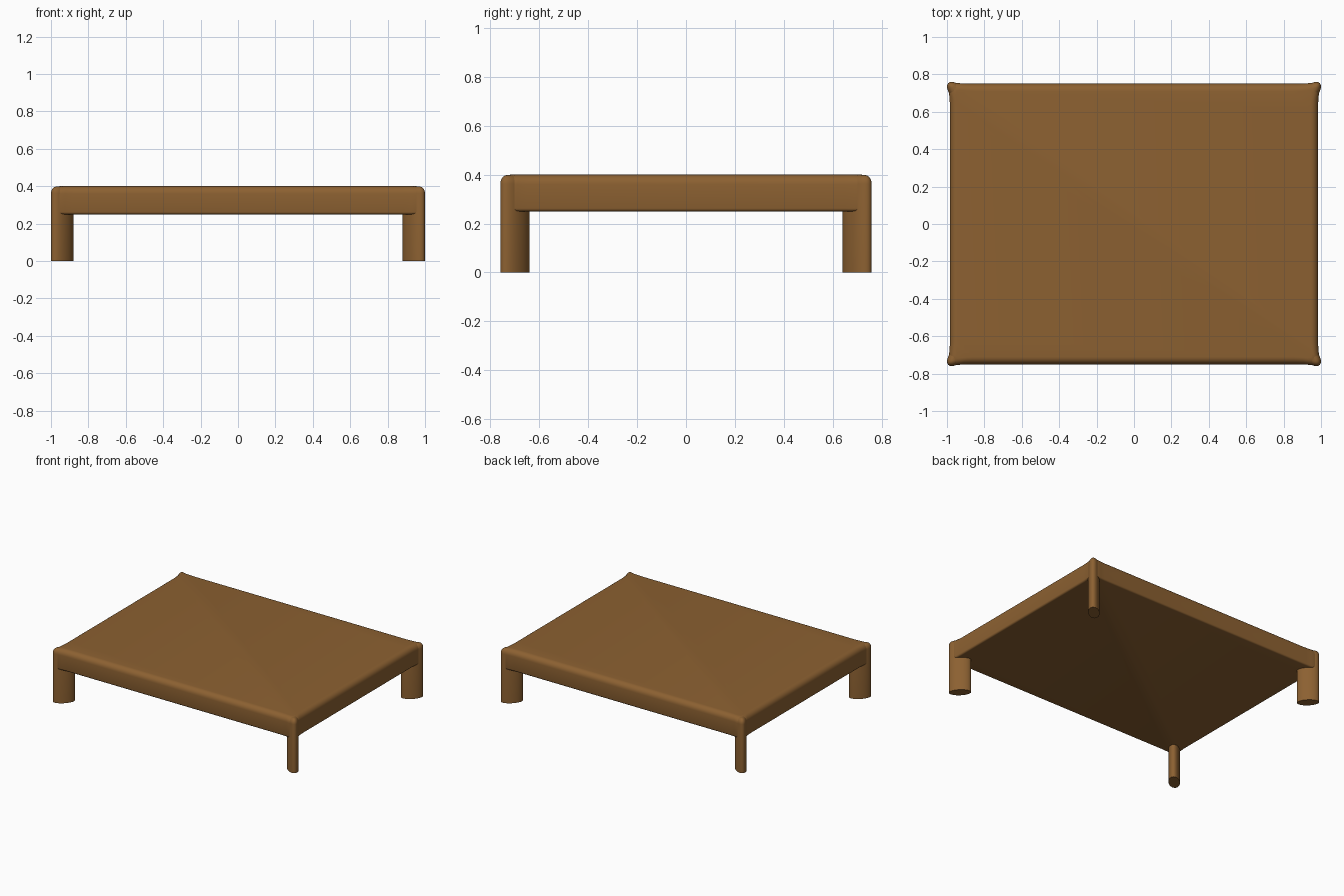
import bpy, bmesh, math

if "Cube" in bpy.data.objects:
    bpy.data.objects.remove(bpy.data.objects["Cube"])

wood = bpy.data.materials.new("warm brown wood")
wood.diffuse_color = (0.263, 0.119, 0.031, 1)
wood.use_nodes = True
wood.node_tree.nodes["Principled BSDF"].inputs["Base Color"].default_value = wood.diffuse_color


def loft(name, rings):
    """Skin a stack of equal-length closed rings and cap both ends."""
    bm = bmesh.new()
    vs = [[bm.verts.new(p) for p in r] for r in rings]
    n = len(vs[0])
    for a, b in zip(vs, vs[1:]):
        for i in range(n):
            j = (i + 1) % n
            bm.faces.new((a[i], a[j], b[j], b[i]))
    bm.faces.new(vs[0][::-1])
    bm.faces.new(vs[-1])
    bmesh.ops.recalc_face_normals(bm, faces=bm.faces)
    me = bpy.data.meshes.new(name)
    bm.to_mesh(me)
    bm.free()
    me.materials.append(wood)
    ob = bpy.data.objects.new(name, me)
    bpy.context.collection.objects.link(ob)
    bpy.context.view_layer.objects.active = ob
    ob.select_set(True)
    bpy.ops.object.shade_smooth_by_angle(angle=math.radians(40))
    ob.select_set(False)
    return ob


X, Y = 0.985, 0.75          # half size of the top
LX, LY = 0.94, 0.70         # leg centres


def slab_ring(z, d):
    """Rectangle inset by d, flaring slightly towards the legs."""
    q = [(X - d, Y - .10 - d), (X + .003 - d, Y - .06 - d), (X + .008 - d, Y - .02 - d),
         (X + .002 - d, Y + .002 - d),
         (X - .02 - d, Y + .006 - d), (X - .06 - d, Y + .002 - d), (X - .10 - d, Y - d)]
    pts = []
    for sx, sy in ((1, 1), (-1, 1), (-1, -1), (1, -1)):
        c = [(sx * x, sy * y, z) for x, y in q]
        pts += c if sx * sy > 0 else c[::-1]
    return pts


# table top: small radius below, large radius above
R, r = 0.04, 0.012
profile = [(0.25 + r - r * math.cos(t), r - r * math.sin(t))
           for t in (math.radians(a) for a in (0, 30, 60, 90))]
profile += [(0.4 - R + R * math.sin(t), R - R * math.cos(t))
            for t in (math.radians(a) for a in range(0, 91, 15))]
loft("table_top", [slab_ring(z, d) for z, d in profile])


def leg_ring(cx, cy, z, d):
    """Oval with its long axis pointing out through the corner."""
    ang = math.atan2(math.copysign(1, cy), math.copysign(1, cx))
    a, b = 0.0752 - d, 0.0385 - d
    pts = []
    for i in range(32):
        t = 2 * math.pi * i / 32
        u, v = a * math.cos(t), b * math.sin(t)
        pts.append((cx + u * math.cos(ang) - v * math.sin(ang),
                    cy + u * math.sin(ang) + v * math.cos(ang), z))
    return pts


# four oval legs, rounded at the top where they blend into the corners
for sy, row in ((-1, "front"), (1, "back")):
    for sx, side in ((-1, "left"), (1, "right")):
        rings = [(0, 0), (0.362, 0)]
        rings += [(0.362 + 0.036 * math.sin(t), 0.03 * (1 - math.cos(t)))
                  for t in (math.radians(k) for k in (18, 36, 54, 72, 90))]
        loft(f"{row}_{side}_leg", [leg_ring(sx * LX, sy * LY, z, d) for z, d in rings])
